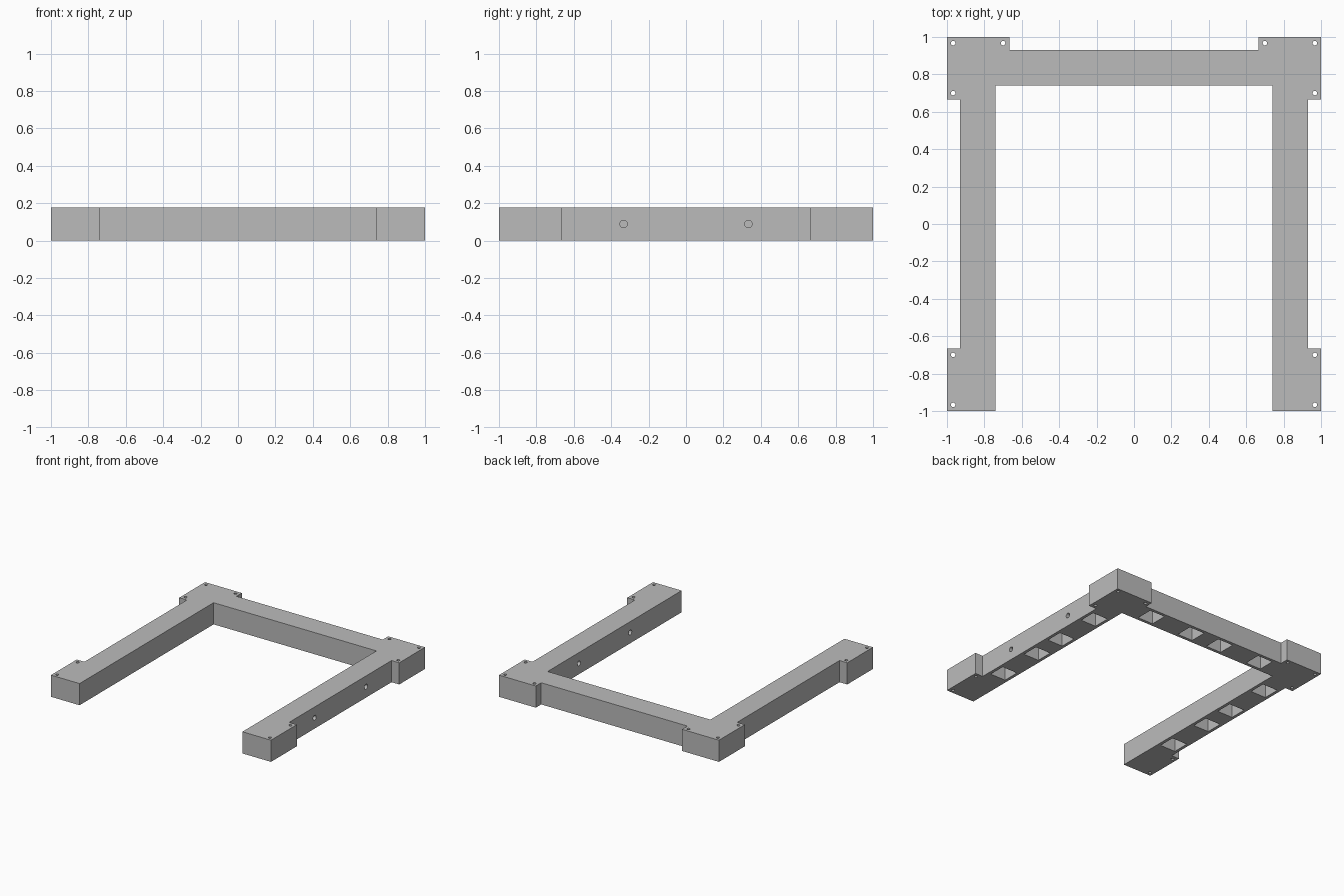
import bpy, bmesh, math
from mathutils import Matrix, Vector

HEIGHT = 0.178
OUTER, INNER, RECESS, TAB = 1.0, 0.74, 0.93, 0.665
MID = (INNER + RECESS) / 2

old = bpy.data.objects.get("Cube")
if old:
    bpy.data.objects.remove(old, do_unlink=True)

grey = bpy.data.materials.new("plain grey")
grey.use_nodes = True
grey.diffuse_color = (0.5, 0.5, 0.5, 1)
bsdf = next(n for n in grey.node_tree.nodes if n.type == 'BSDF_PRINCIPLED')
bsdf.inputs["Base Color"].default_value = grey.diffuse_color


def make_object(name, bm):
    bmesh.ops.recalc_face_normals(bm, faces=bm.faces)
    mesh = bpy.data.meshes.new(name)
    bm.to_mesh(mesh)
    bm.free()
    mesh.materials.append(grey)
    obj = bpy.data.objects.new(name, mesh)
    bpy.context.collection.objects.link(obj)
    return obj


def add_box(bm, center, size):
    matrix = Matrix.Translation(center) @ Matrix.Diagonal((*size, 1))
    bmesh.ops.create_cube(bm, size=1, matrix=matrix)


def add_hole(bm, center, radius, length, turn=Matrix.Identity(4)):
    bmesh.ops.create_cone(bm, cap_ends=True, segments=24, radius1=radius,
                          radius2=radius, depth=length,
                          matrix=Matrix.Translation(center) @ turn)


# Three-sided frame with widened corner blocks: half outline, mirrored in x
half = [(INNER, INNER), (INNER, -OUTER), (OUTER, -OUTER), (OUTER, -TAB),
        (RECESS, -TAB), (RECESS, TAB), (OUTER, TAB), (OUTER, OUTER),
        (TAB, OUTER), (TAB, RECESS)]
outline = half + [(-x, y) for x, y in reversed(half)]
bm = bmesh.new()
base = bm.faces.new([bm.verts.new((x, y, 0)) for x, y in outline])
top = bmesh.ops.extrude_face_region(bm, geom=[base])["geom"]
bmesh.ops.translate(bm, vec=Vector((0, 0, HEIGHT)),
                    verts=[v for v in top if isinstance(v, bmesh.types.BMVert)])
frame = make_object("frame", bm)

# Cutter: screw holes, underside pockets and cable holes
bm = bmesh.new()
edge, inset = 0.967, 0.7
for side in (-1, 1):
    for x, y in ((edge, edge), (inset, edge), (edge, inset),
                 (edge, -inset), (edge, -edge)):
        add_hole(bm, (side * x, y, HEIGHT / 2), 0.012, HEIGHT * 2)

pocket, roof = 0.14, 0.15
for along in (-0.53, -0.14, 0.14, 0.53):
    for x, y in ((MID, along), (-MID, along), (along, MID)):
        add_box(bm, (x, y, 0), (pocket, pocket, roof * 2))

# Cable holes run through the left arm only
sideways = Matrix.Rotation(math.pi / 2, 4, 'Y')
for y in (-0.333, 0.333):
    add_hole(bm, (MID, y, HEIGHT / 2), 0.02, 0.4, sideways)
cutter = make_object("hole_cutter", bm)
cutter.hide_render = True

# Cut the frame, then drop the cutter
cut = frame.modifiers.new("holes", 'BOOLEAN')
cut.operation = 'DIFFERENCE'
cut.solver = 'EXACT'
cut.object = cutter
bpy.context.view_layer.objects.active = frame
frame.select_set(True)
bpy.ops.object.modifier_apply(modifier=cut.name)
bpy.data.objects.remove(cutter, do_unlink=True)
bpy.ops.object.shade_smooth_by_angle(angle=math.radians(30))
